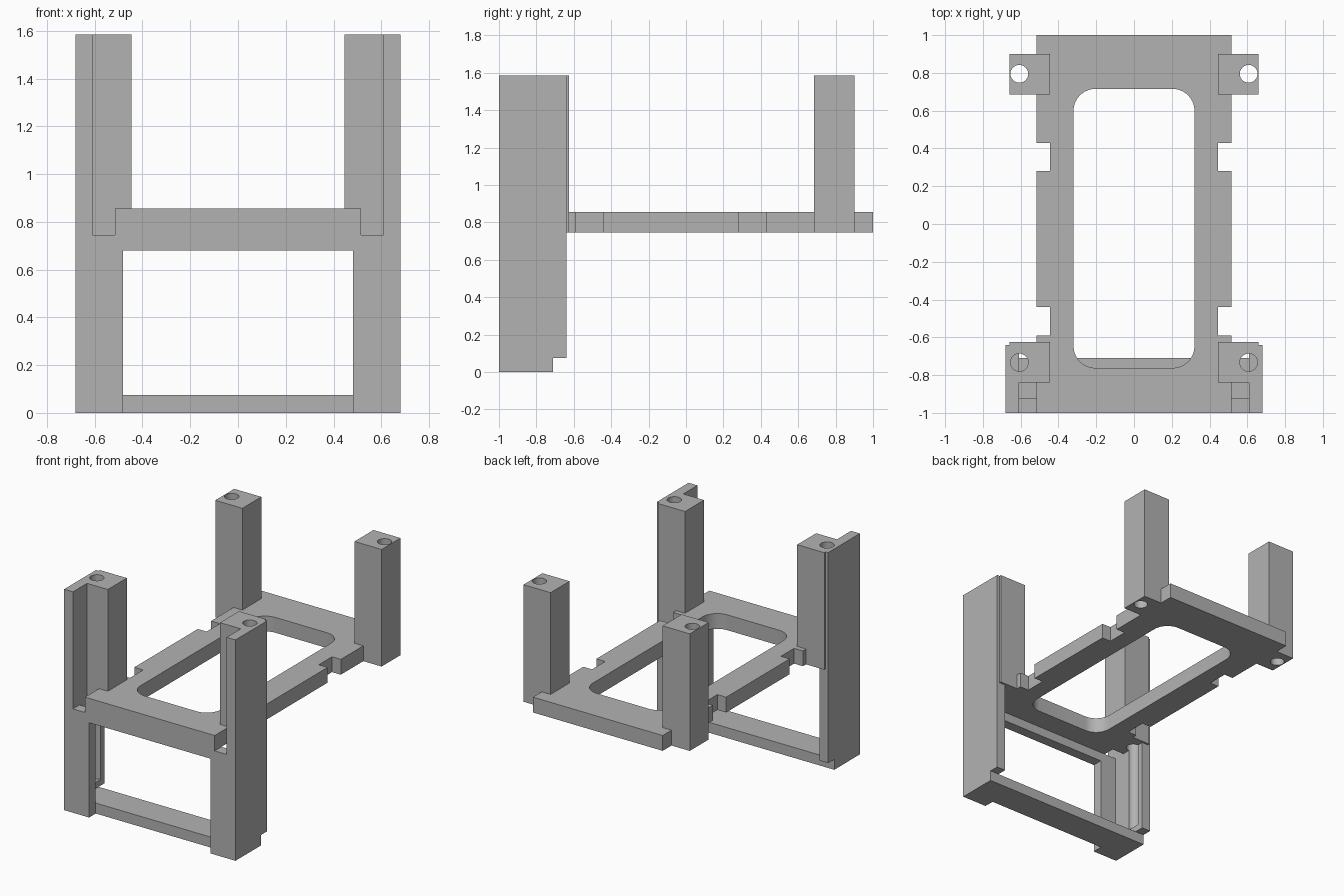
import bpy, bmesh
from mathutils import Vector

cube = bpy.data.objects.get("Cube")
if cube:
    bpy.data.objects.remove(cube, do_unlink=True)

grey = bpy.data.materials.new("plain_grey")
grey.use_nodes = True
grey.diffuse_color = (0.45, 0.45, 0.45, 1)
grey.node_tree.nodes["Principled BSDF"].inputs["Base Color"].default_value = (0.45, 0.45, 0.45, 1)

BASE, DECK, TOP = 0.745, 0.855, 1.585   # main heights
HOLE_X, HOLE_R = 0.607, 0.047


def prism(name, outline, place, start, end):
    """Extrude a 2D outline from start to end; place maps (a, b, depth) to a point."""
    bm = bmesh.new()
    face = bm.faces.new([bm.verts.new(place(a, b, start)) for a, b in outline])
    ext = bmesh.ops.extrude_face_region(bm, geom=[face])
    move = Vector(place(0, 0, end)) - Vector(place(0, 0, start))
    bmesh.ops.translate(bm, vec=move, verts=[v for v in ext["geom"] if isinstance(v, bmesh.types.BMVert)])
    bmesh.ops.recalc_face_normals(bm, faces=bm.faces)
    return finish(name, bm)


def finish(name, bm):
    mesh = bpy.data.meshes.new(name)
    bm.to_mesh(mesh)
    bm.free()
    mesh.materials.append(grey)
    obj = bpy.data.objects.new(name, mesh)
    bpy.context.collection.objects.link(obj)
    return obj


def rect(x0, x1, y0, y1):
    return [(x0, y0), (x1, y0), (x1, y1), (x0, y1)]


def upright(a, b, d):
    return (a, b, d)


def frontal(a, b, d):
    return (a, d, b)


def sideways(a, b, d):
    return (d, a, b)


def rod(y, z0, z1):
    bm = bmesh.new()
    bmesh.ops.create_cone(bm, cap_ends=True, segments=32, radius1=HOLE_R, radius2=HOLE_R, depth=z1 - z0)
    bmesh.ops.translate(bm, vec=(HOLE_X, y, (z0 + z1) / 2), verts=bm.verts)
    return finish("hole_cutter", bm)


def cut(obj, cutter):
    mod = obj.modifiers.new("cut", "BOOLEAN")
    mod.operation, mod.solver, mod.object = "DIFFERENCE", "EXACT", cutter
    bpy.context.view_layer.update()
    result = bpy.data.meshes.new_from_object(obj.evaluated_get(bpy.context.evaluated_depsgraph_get()))
    obj.modifiers.clear()
    obj.data = result
    bpy.data.objects.remove(cutter, do_unlink=True)


def mirror(obj):
    obj.modifiers.new("mirror", "MIRROR").use_axis[0] = True


# Deck with two notches on each long side
edge, inner = 0.515, 0.445
half = [(edge, -1)]
for y0, y1 in ((-0.59, -0.44), (0.28, 0.43)):
    half += [(edge, y0), (inner, y0), (inner, y1), (edge, y1)]
half.append((edge, 1))
deck = prism("deck", half + [(-x, y) for x, y in reversed(half)], upright, BASE, DECK)

# Rounded opening in the deck
opening = prism("opening_cutter", rect(-0.32, 0.32, -0.762, 0.715), upright, 0.6, 1)
bm = bmesh.new()
bm.from_mesh(opening.data)
corners = [e for e in bm.edges if abs(e.verts[0].co.z - e.verts[1].co.z) > 0.1]
bmesh.ops.bevel(bm, geom=corners, offset=0.115, segments=10, profile=0.5, affect="EDGES")
bm.to_mesh(opening.data)
bm.free()
cut(deck, opening)

# Drilled square posts at the four corners
posts = []
for name, y0, hole_y in (("back_posts", 0.685, 0.795), ("front_posts", -0.84, -0.733)):
    post = prism(name, rect(inner, 0.66, y0, y0 + 0.215), upright, BASE, TOP)
    cut(post, rod(hole_y, 0.5, 1.8))
    mirror(post)
    posts.append(post)

# Tall side walls with a stepped foot and a groove under the front holes
step = 0.075
wall = prism("side_walls",
             [(-1, 0), (-0.71, 0), (-0.71, step), (-0.64, step), (-0.64, TOP), (-1, TOP)],
             sideways, 0.61, 0.68)
cut(wall, rod(-0.733, 0.12, 1.8))
mirror(wall)

# Front frame: two legs joined by a top rail
leg = [(0.61, BASE), (0.61, 0), (0.482, 0), (0.482, 0.68)]
frame = prism("front_frame", leg + [(-x, z) for x, z in reversed(leg)], frontal, -1, -0.925)

# Low bar between the feet, set back from the front
bar = prism("bottom_bar", rect(-0.61, 0.61, -0.925, -0.71), upright, 0, step)

# Smooth the round surfaces, keep the edges sharp
bpy.ops.object.select_all(action="DESELECT")
for obj in [deck, wall, frame, bar] + posts:
    obj.select_set(True)
    bpy.context.view_layer.objects.active = obj
bpy.ops.object.shade_smooth_by_angle()
